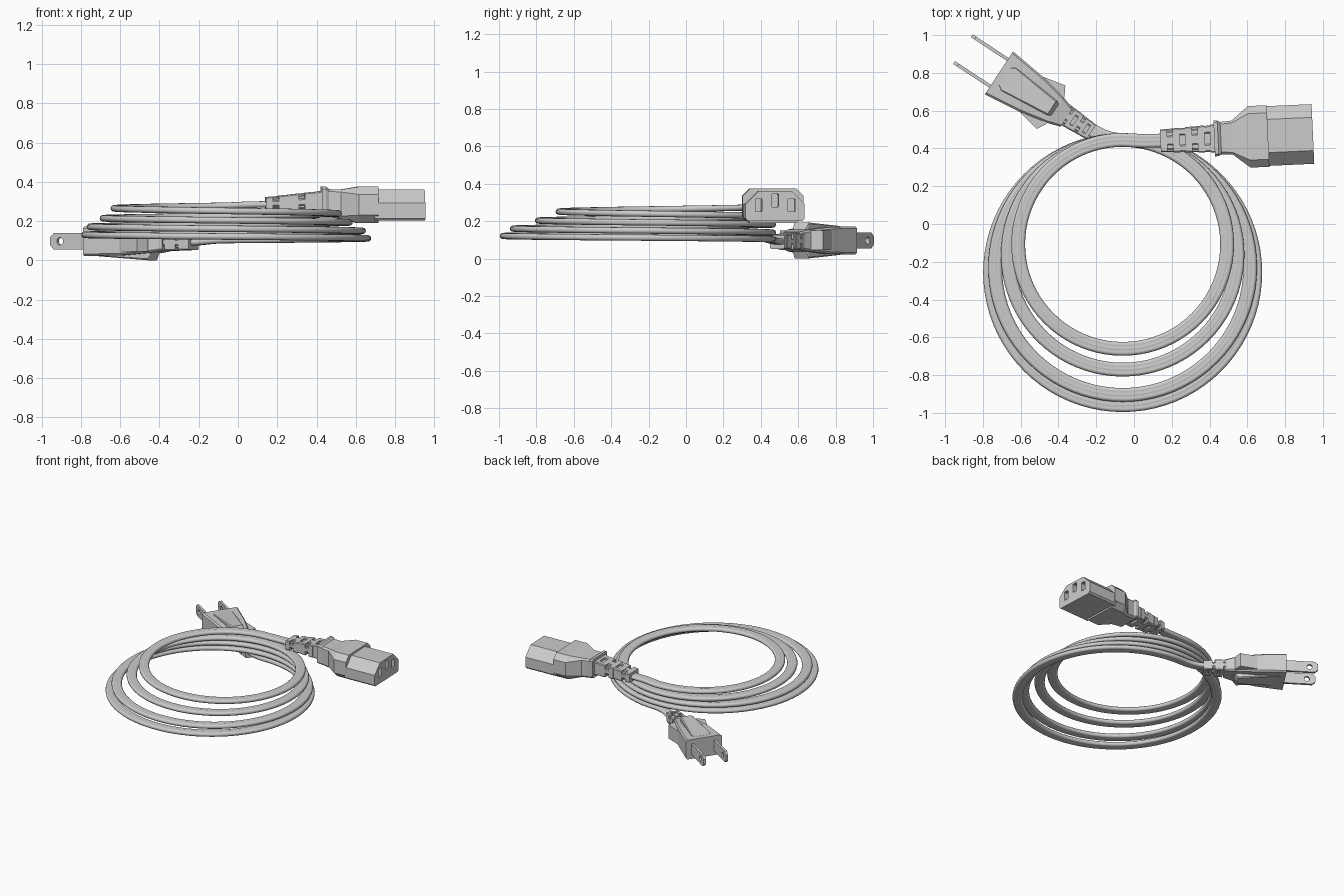
import bpy, bmesh, math
from mathutils import Matrix, Vector

if "Cube" in bpy.data.objects:
    bpy.data.objects.remove(bpy.data.objects["Cube"])

PLUG = Matrix.Translation((-0.715, 0.80, 0.097)) @ Matrix.Rotation(math.radians(-33.4), 4, 'Z')
SOCK = Matrix.Translation((0.14, 0.44, 0.285)) @ Matrix.Rotation(math.radians(2.6), 4, 'Z')


def skin(name, rings, mat=Matrix()):
    """Closed, capped tube through a list of equal-length point rings."""
    bm = bmesh.new()
    rows = [[bm.verts.new(p) for p in r] for r in rings]
    n = len(rows[0])
    for a, b in zip(rows, rows[1:]):
        for i in range(n):
            j = (i + 1) % n
            bm.faces.new((a[i], a[j], b[j], b[i]))
    bm.faces.new(rows[0][::-1])
    bm.faces.new(rows[-1])
    bmesh.ops.recalc_face_normals(bm, faces=bm.faces)
    me = bpy.data.meshes.new(name)
    bm.to_mesh(me)
    bm.free()
    ob = bpy.data.objects.new(name, me)
    bpy.context.collection.objects.link(ob)
    ob.matrix_world = mat
    return ob


def loft(name, sections, mat, y=0):
    """Chamfered-rectangle sections: (x, half_width, z_low, z_high, top_chamfer, bottom_chamfer)."""
    rings = []
    for x, w, lo, hi, t, b in sections:
        half = [(w - b, lo), (w, lo + b), (w, hi - t), (w - t, hi)]
        pts = half + [(-p, q) for p, q in reversed(half)]
        rings.append([(x, y + p, q) for p, q in pts])
    return skin(name, rings, mat)


def cut(ob, cutter):
    m = ob.modifiers.new("cut", 'BOOLEAN')
    m.operation, m.object, m.solver = 'DIFFERENCE', cutter, 'EXACT'
    cutter.hide_render = True
    bpy.context.view_layer.update()
    bpy.context.view_layer.objects.active = ob
    bpy.ops.object.modifier_apply(modifier=m.name)
    bpy.data.objects.remove(cutter)


def strain_relief(name, mat, a, b, y0=0):
    """Tapered sleeve of rings with staggered links; a, b = (x, half_width, z_low, z_high)."""
    def at(t):
        return [p + (q - p) * t for p, q in zip(a, b)]

    def block(label, t0, t1, kw, kz, y=0.0, c=0.006):
        sec = []
        for t in (t0, t1):
            x, w, lo, hi = at(t)
            mid, h = (lo + hi) / 2, (hi - lo) / 2 * kz
            sec.append((x, w * kw, mid - h, mid + h, c, c))
        loft(name + label, sec, mat, y0 + y)

    block("_core", 0, 1, 0.78, 0.72)
    n = 5
    step = 1 / (n - 0.45)
    for i in range(n):
        t = i * step
        block("_ring", t, t + step * 0.55, 1, 1)
        if i == n - 1:
            break
        s, e = t + step * 0.5, t + step * 1.05
        if i % 2 == 0:
            block("_link_centre", s, e, 0.4, 0.99)
            block("_link_side", s, e, 0.99, 0.4)
        else:
            for sg in (-1, 1):
                block("_link_edge", s, e, 0.28, 0.99, sg * at(t)[1] * 0.7)


# Cable: four tangent loops, swept with a three-lobed flat section
R, SP = 0.0165, 0.02
ga = math.acos(SP / 2 / R)
upper = []
for c, a0, a1 in ((SP, 0, math.pi - ga), (0, ga, math.pi - ga), (-SP, ga, math.pi)):
    for k in range(5 if c else 4):
        if k == 0 and c < SP:
            continue
        a = a0 + (a1 - a0) * k / (4 if c else 3)
        upper.append((c + R * math.cos(a), R * math.sin(a)))
profile = upper + [(p, -q) for p, q in upper[-2:0:-1]]

path = []
p0, p1 = Vector((-0.26, 0.52, 0.09)), Vector((-0.06, 0.445, 0.103))
h0, h1 = p0 + Vector((0.07, -0.046, 0)), p1 - Vector((0.08, 0, 0))
for i in range(10):
    t = i / 10
    path.append(p0 * (1 - t)**3 + h0 * 3 * t * (1 - t)**2 + h1 * 3 * t * t * (1 - t) + p1 * t**3)
heights = [0.103, 0.139, 0.182, 0.225, 0.278]
N = 80
for k, r in enumerate((0.702, 0.675, 0.608, 0.553)):
    for i in range(N):
        t = i / N
        a = math.pi / 2 - 2 * math.pi * t
        path.append(Vector((-0.06 + r * math.cos(a), 0.445 - r + r * math.sin(a),
                            heights[k] + (heights[k + 1] - heights[k]) * t)))
path += [Vector((-0.06, 0.445, 0.278)), Vector((0.04, 0.44, 0.283)), Vector((0.18, 0.442, 0.286))]
rings = []
for i, p in enumerate(path):
    d = path[min(i + 1, len(path) - 1)] - path[max(i - 1, 0)]
    side = Vector((d.y, -d.x, 0)).normalized()
    rings.append([p + side * u + Vector((0, 0, v)) for u, v in profile])
cable = skin("cable", rings)
cable.select_set(True)
bpy.context.view_layer.objects.active = cable
bpy.ops.object.shade_smooth_by_angle(angle=math.radians(50))
cable.select_set(False)

# Wall plug body, raised thumb panels and sleeve
loft("plug_body", [(0, 0.136, -0.075, 0.075, 0.01, 0.01), (0.2, 0.112, -0.072, 0.072, 0.01, 0.01),
                   (0.36, 0.08, -0.058, 0.058, 0.01, 0.01), (0.43, 0.058, -0.048, 0.045, 0.01, 0.01)], PLUG)
loft("plug_thumb_panels", [(0.035, 0.055, -0.0755, 0.0755, 0.004, 0.004),
                           (0.06, 0.072, -0.077, 0.077, 0.004, 0.004),
                           (0.335, 0.046, -0.097, 0.097, 0.008, 0.008),
                           (0.36, 0.035, -0.05, 0.05, 0.004, 0.004)], PLUG)
strain_relief("plug_sleeve", PLUG, (0.40, 0.06, -0.05, 0.042), (0.58, 0.046, -0.045, 0.03), 0.008)

# Side grips and flat blades with a hole, one on each side
grip = [(0.17, 0.06), (0.19, 0.108), (0.33, 0.138), (0.357, 0.09), (0.37, 0.05)]
blade = [(0.03, -0.042), (-0.205, -0.042), (-0.228, -0.022), (-0.228, 0.022), (-0.205, 0.042), (0.03, 0.042)]
for s in (-1, 1):
    skin("plug_side_grip", [[(x, s * y, z) for x, y in grip] for z in (-0.052, 0.052)], PLUG)
    b = skin("plug_blade", [[(x, s * 0.085 + dy, z) for x, z in blade] for dy in (-0.009, 0.009)], PLUG)
    circle = [(-0.168 + 0.019 * math.cos(k * math.pi / 8), 0.019 * math.sin(k * math.pi / 8)) for k in range(16)]
    cut(b, skin("hole_cutter", [[(x, s * 0.085 + dy, z) for x, z in circle] for dy in (-0.03, 0.03)], PLUG))

# Appliance connector: flange, neck, shoulder and keyed nose
strain_relief("connector_sleeve", SOCK, (0, 0.06, -0.032, 0.037), (0.30, 0.075, -0.036, 0.07))
loft("connector_body", [(0.285, 0.096, -0.055, 0.09, 0.012, 0.012), (0.305, 0.094, -0.06, 0.09, 0.012, 0.012),
                        (0.32, 0.086, -0.065, 0.078, 0.012, 0.012), (0.38, 0.09, -0.072, 0.075, 0.012, 0.012),
                        (0.47, 0.163, -0.095, 0.09, 0.04, 0.04), (0.57, 0.163, -0.095, 0.09, 0.04, 0.04)], SOCK)
nose = loft("connector_nose", [(0.55, 0.158, -0.083, 0.077, 0.07, 0.012),
                               (0.808, 0.158, -0.083, 0.077, 0.07, 0.012)], SOCK)
for y, z in ((-0.088, 0.0), (0, 0.026), (0.088, 0.0)):
    cut(nose, loft("slot_cutter", [(x, 0.018, z - 0.034, z + 0.034, 0.002, 0.002) for x in (0.68, 0.9)], SOCK, y))
